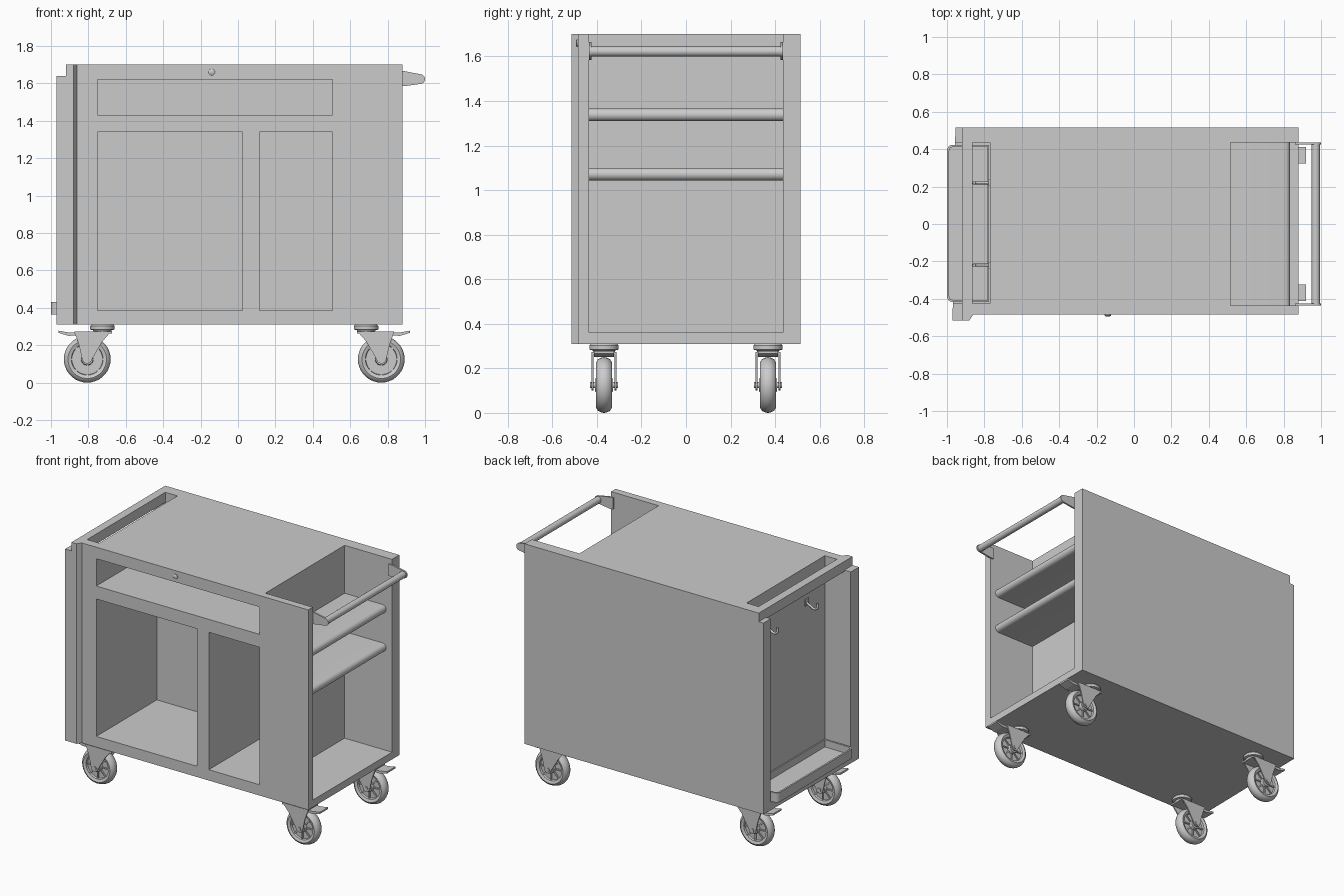
import bpy, bmesh
from math import radians, pi, cos, sin
from mathutils import Matrix, Vector

if "Cube" in bpy.data.objects:
    bpy.data.objects.remove(bpy.data.objects["Cube"])


def finish(name, bm, smooth=False):
    bmesh.ops.recalc_face_normals(bm, faces=bm.faces)
    me = bpy.data.meshes.new(name)
    bm.to_mesh(me)
    bm.free()
    ob = bpy.data.objects.new(name, me)
    bpy.context.collection.objects.link(ob)
    if smooth:
        bpy.ops.object.select_all(action='DESELECT')
        ob.select_set(True)
        bpy.context.view_layer.objects.active = ob
        bpy.ops.object.shade_smooth_by_angle(angle=radians(35))
    return ob


def prism(name, pts, axis, lo, hi, smooth=False):
    """Extrude a 2D outline along y (points are x,z) or z (points are x,y)."""
    bm = bmesh.new()
    put = (lambda a, b, c: (a, c, b)) if axis == 'y' else (lambda a, b, c: (a, b, c))
    f = bm.faces.new([bm.verts.new(put(a, b, lo)) for a, b in pts])
    r = bmesh.ops.extrude_face_region(bm, geom=[f])
    vs = [v for v in r['geom'] if isinstance(v, bmesh.types.BMVert)]
    bmesh.ops.translate(bm, verts=vs, vec=put(0, 0, hi - lo))
    return finish(name, bm, smooth)


def box(name, x, y, z):
    return prism(name, [(x[0], y[0]), (x[1], y[0]), (x[1], y[1]), (x[0], y[1])], 'z', z[0], z[1])


def lathe(name, profile, loc, axis='y', steps=36):
    """Revolve (radius, offset) points round an axis through loc."""
    bm = bmesh.new()
    vs = [bm.verts.new((r, 0, h)) for r, h in profile]
    es = [bm.edges.new(p) for p in zip(vs, vs[1:])]
    bmesh.ops.spin(bm, geom=vs + es, cent=(0, 0, 0), axis=(0, 0, 1), angle=2 * pi, steps=steps)
    bmesh.ops.remove_doubles(bm, verts=bm.verts, dist=1e-5)
    rot = Matrix.Rotation(pi / 2, 4, 'X') if axis == 'y' else Matrix()
    bmesh.ops.transform(bm, verts=bm.verts, matrix=Matrix.Translation(loc) @ rot)
    return finish(name, bm, True)


def rod(name, loc, r, half, axis='y', steps=24):
    return lathe(name, [(0, -half), (r, -half), (r, half), (0, half)], loc, axis, steps)


# Cabinet body with flared front corner post
body = prism('cabinet_body', [(-.97, -.515), (-.88, -.515), (-.86, -.485), (.88, -.485),
                              (.88, .515), (-.955, .515)], 'z', .31, 1.70)
cuts = [((.515, 1.1), (-.435, .435), (.36, 1.9)),       # open shelf bay
        ((-1.1, -.77), (-.425, .435), (.365, 1.9)),     # end recess
        ((-1.1, -.92), (-.7, .7), (1.64, 1.9)),         # top step of end posts
        ((-.75, .505), (-.7, .18), (1.43, 1.62)),       # drawer opening
        ((-.75, .025), (-.7, .18), (.385, 1.34)),       # wide compartment
        ((.115, .505), (-.7, .18), (.385, 1.34))]       # narrow compartment
for c in cuts:
    cutter = box('cutter', *c)
    cutter.hide_render = True
    m = body.modifiers.new('cut', 'BOOLEAN')
    m.operation, m.solver, m.object = 'DIFFERENCE', 'EXACT', cutter
    bpy.context.view_layer.objects.active = body
    bpy.ops.object.modifier_apply(modifier=m.name)
    bpy.data.objects.remove(cutter)

# Rail across the top of the end recess
box('end_top_rail', (-.92, -.863), (-.426, .436), (1.63, 1.70))

# Shelves with rounded noses
for name, z0, z1 in (('upper_shelf', 1.31, 1.367), ('lower_shelf', 1.043, 1.10)):
    r, zc = (z1 - z0) / 2, (z0 + z1) / 2
    nose = [(.835 - r + r * cos(a), zc + r * sin(a)) for a in [-pi / 2 + i * pi / 8 for i in range(9)]]
    prism(name, [(.514, z1), (.514, z0)] + nose, 'y', -.436, .436, True)

# Tray with rounded outer corners at the bottom of the recess
bm = bmesh.new()
bmesh.ops.create_cube(bm, size=1, matrix=Matrix.Translation((-.887, .003, .398))
                      @ Matrix.Diagonal((.226, .84, .066, 1)))
corner = [e for e in bm.edges if all(v.co.x < -.9 for v in e.verts)
          and abs(e.verts[0].co.z - e.verts[1].co.z) > .01]
bmesh.ops.bevel(bm, geom=corner, offset=.03, segments=5, profile=.5, affect='EDGES')
bm.normal_update()
top = max(bm.faces, key=lambda f: f.calc_center_median().z)
bmesh.ops.inset_region(bm, faces=[top], thickness=.012)
r = bmesh.ops.extrude_face_region(bm, geom=[top])
bmesh.ops.translate(bm, verts=[v for v in r['geom'] if isinstance(v, bmesh.types.BMVert)], vec=(0, 0, -.05))
bmesh.ops.delete(bm, geom=[top], context='FACES_ONLY')
finish('end_tray', bm, True)

# Hooks on the recess wall
for side, y in (('front', -.22), ('back', .22)):
    cu = bpy.data.curves.new('hook_' + side, 'CURVE')
    cu.dimensions, cu.bevel_depth, cu.bevel_resolution, cu.use_fill_caps = '3D', .008, 2, True
    sp = cu.splines.new('BEZIER')
    path = [(-.768, 1.455), (-.80, 1.44), (-.835, 1.425), (-.857, 1.44), (-.855, 1.47)]
    sp.bezier_points.add(len(path) - 1)
    for p, (x, z) in zip(sp.bezier_points, path):
        p.co = (x, y, z)
        p.handle_left_type = p.handle_right_type = 'AUTO'
    ob = bpy.data.objects.new('hook_' + side, cu)
    bpy.context.collection.objects.link(ob)
    bpy.ops.object.select_all(action='DESELECT')
    ob.select_set(True)
    bpy.context.view_layer.objects.active = ob
    bpy.ops.object.convert(target='MESH')
    box('hook_plate_' + side, (-.778, -.769), (y - .018, y + .018), (1.435, 1.48))

# Push handle: bar between two tapered brackets
rod('handle_bar', (.972, 0, 1.623), .023, .425)
tip = [(.974 + .026 * cos(a), 1.623 + .026 * sin(a)) for a in [-pi / 2 + i * pi / 8 for i in range(9)]]
for side, y in (('front', -.436), ('back', .424)):
    prism('handle_bracket_' + side, [(.86, 1.665), (.86, 1.585), (.89, 1.585)] + tip + [(.89, 1.665)],
          'y', y, y + .012, True)

# Lock knob above the drawer opening
lathe('lock_knob', [(0, -.008), (.017, -.008), (.017, .005), (.012, .009), (0, .010)], (-.14, -.485, 1.66))

# Swivel casters
half = [(0, .04), (.03, .04), (.033, .014), (.082, .014), (.085, .028), (.103, .035), (.116, .027), (.123, .012)]
tyre = half + [(.125, 0)] + [(r, -h) for r, h in reversed(half)]
for end, sx, cx in (('left', -1, -.725), ('right', 1, .685)):
    for side, cy in (('front', -.368), ('back', .368)):
        tag = end + '_' + side
        X = lambda u: cx + sx * u
        wx = X(.081)
        lathe('swivel_' + tag, [(0, .265), (.045, .265), (.05, .28), (.066, .284), (.066, .302),
                                (.058, .311), (0, .311)], (cx, cy, 0), 'z')
        lathe('wheel_' + tag, tyre, (wx, cy, .125))
        rod('axle_' + tag, (wx, cy, .125), .014, .062)
        # spokes on both wheel faces
        bm = bmesh.new()
        for k in range(8):
            mat = (Matrix.Translation((wx, cy, .125)) @ Matrix.Rotation(k * pi / 4, 4, 'Y')
                   @ Matrix.Translation((.058, 0, 0)) @ Matrix.Diagonal((.056, .044, .009, 1)))
            bmesh.ops.create_cube(bm, size=1, matrix=mat)
        finish('spokes_' + tag, bm)
        # fork cheeks, crown and brake pedal
        cheek = [(-.045, .272), (.15, .272), (.125, .2), (.108, .125), (.1, .107), (.081, .1),
                 (.063, .108), (.05, .135), (.0, .22)]
        for n, d in (('a', -.056), ('b', .048)):
            prism('fork_' + n + '_' + tag, [(X(u), z) for u, z in cheek], 'y', cy + d, cy + d + .008)
        prism('fork_crown_' + tag, [(X(u), z) for u, z in
              [(-.05, .262), (-.05, .274), (.15, .274), (.15, .262)]], 'y', cy - .056, cy + .056)
        prism('brake_pedal_' + tag, [(X(u), z) for u, z in
              [(.10, .255), (.10, .27), (.18, .268), (.235, .278), (.235, .266), (.18, .25)]],
              'y', cy - .045, cy + .045)
